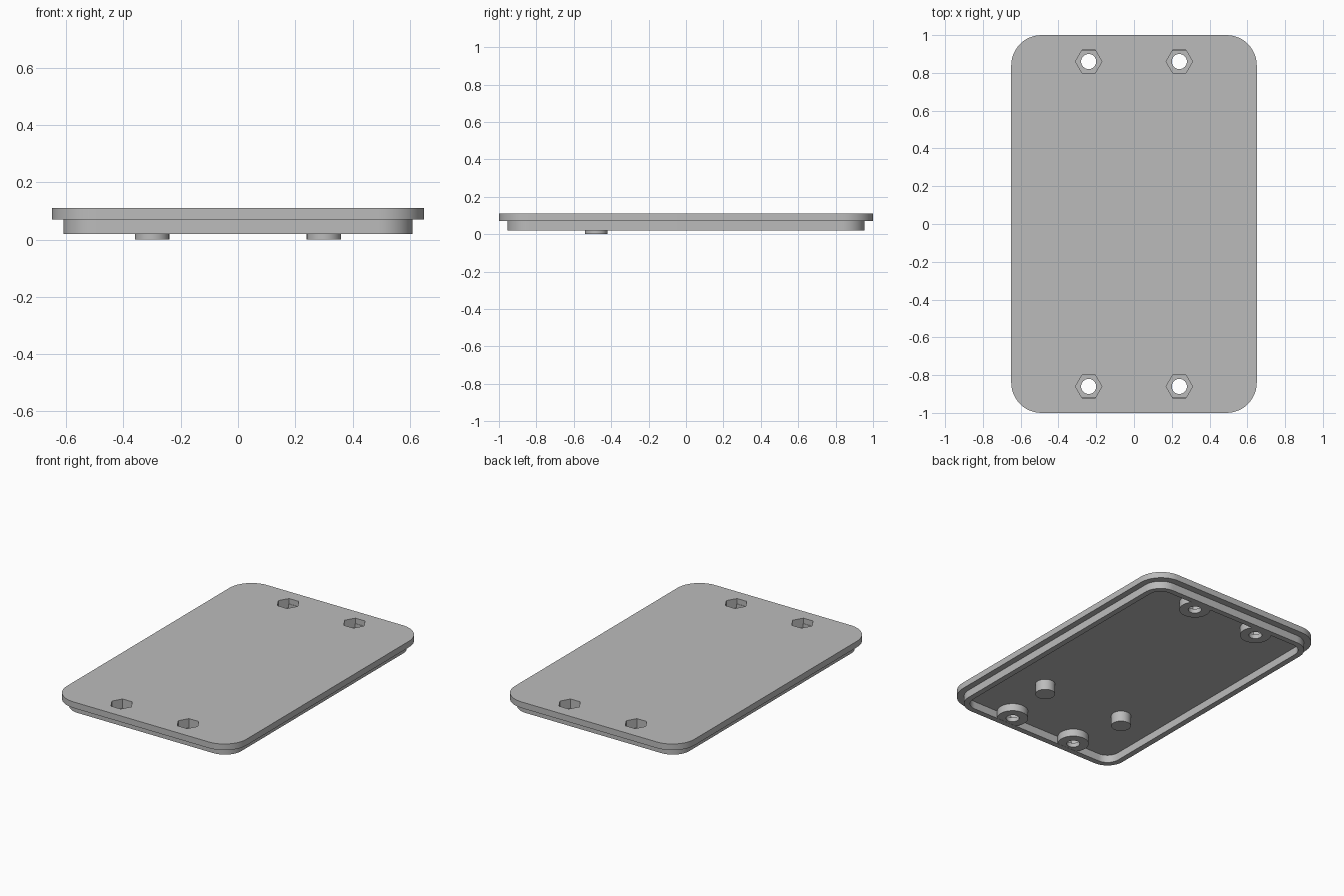
import bpy
import bmesh
from math import cos, sin, pi, radians

cube = bpy.data.objects.get("Cube")
if cube:
    bpy.data.objects.remove(cube, do_unlink=True)

grey = bpy.data.materials.new("plain grey")
grey.use_nodes = True
grey.diffuse_color = (0.5, 0.5, 0.5, 1)
grey.node_tree.nodes["Principled BSDF"].inputs["Base Color"].default_value = (0.5, 0.5, 0.5, 1)


def rounded_rect(hx, hy, r, steps=12):
    """Outline of a rectangle with round corners, anticlockwise."""
    points = []
    for i, (sx, sy) in enumerate([(1, 1), (-1, 1), (-1, -1), (1, -1)]):
        for k in range(steps + 1):
            a = pi / 2 * (i + k / steps)
            points.append((sx * (hx - r) + r * cos(a), sy * (hy - r) + r * sin(a)))
    return points


def polygon(x, y, r, sides):
    return [(x + r * cos(2 * pi * k / sides), y + r * sin(2 * pi * k / sides))
            for k in range(sides)]


def extrude(name, outline, z0, z1, inner=None):
    """Prism over an outline; an inner outline of equal length leaves it open."""
    bm = bmesh.new()

    def ring(points, z):
        return [bm.verts.new((x, y, z)) for x, y in points]

    def bridge(a, b):
        for i in range(len(a)):
            j = (i + 1) % len(a)
            bm.faces.new((a[i], a[j], b[j], b[i]))

    low, high = ring(outline, z0), ring(outline, z1)
    bridge(low, high)
    if inner:
        in_low, in_high = ring(inner, z0), ring(inner, z1)
        bridge(in_high, in_low)
        bridge(high, in_high)
        bridge(in_low, low)
    else:
        bm.faces.new(high)
        bm.faces.new(low[::-1])
    bmesh.ops.recalc_face_normals(bm, faces=bm.faces)
    mesh = bpy.data.meshes.new(name)
    bm.to_mesh(mesh)
    bm.free()
    mesh.materials.append(grey)
    obj = bpy.data.objects.new(name, mesh)
    bpy.context.collection.objects.link(obj)
    return obj


def cut(obj, cutters):
    for cutter in cutters:
        mod = obj.modifiers.new("cut", 'BOOLEAN')
        mod.operation = 'DIFFERENCE'
        mod.solver = 'EXACT'
        mod.object = cutter
    graph = bpy.context.evaluated_depsgraph_get()
    mesh = bpy.data.meshes.new_from_object(obj.evaluated_get(graph))
    obj.modifiers.clear()
    obj.data = mesh


# Cover plate and the lip that fits inside the box
plate = extrude("cover_plate", rounded_rect(0.65, 1.0, 0.16), 0.07, 0.11)
lip = extrude("lip", rounded_rect(0.61, 0.955, 0.12), 0.02, 0.075,
              rounded_rect(0.573, 0.918, 0.083))
parts = [plate, lip]

# Screw bosses with a hexagonal nut pocket above a round hole
all_cutters = []
for side, sx in (("left", 1), ("right", -1)):
    for end, sy in (("front", -1), ("back", 1)):
        x, y = sx * 0.24, sy * 0.86
        tag = f"{end}_{side}"
        cutters = [extrude("pocket_cutter", polygon(x, y, 0.07, 6), 0.05, 0.2),
                   extrude("hole_cutter", polygon(x, y, 0.04, 32), -0.1, 0.15)]
        boss = extrude(f"screw_boss_{tag}", polygon(x, y, 0.094, 40), 0.021, 0.075)
        cut(boss, cutters)
        parts.append(boss)
        all_cutters += cutters
    # Support pin
    parts.append(extrude(f"pin_{side}", polygon(sx * 0.3, -0.48, 0.06, 40), 0, 0.075))

cut(plate, all_cutters)
for cutter in all_cutters:
    bpy.data.objects.remove(cutter, do_unlink=True)

# Smooth round walls, sharp edges
bpy.ops.object.select_all(action='DESELECT')
for obj in parts:
    obj.select_set(True)
bpy.context.view_layer.objects.active = plate
bpy.ops.object.shade_smooth_by_angle(angle=radians(30))
